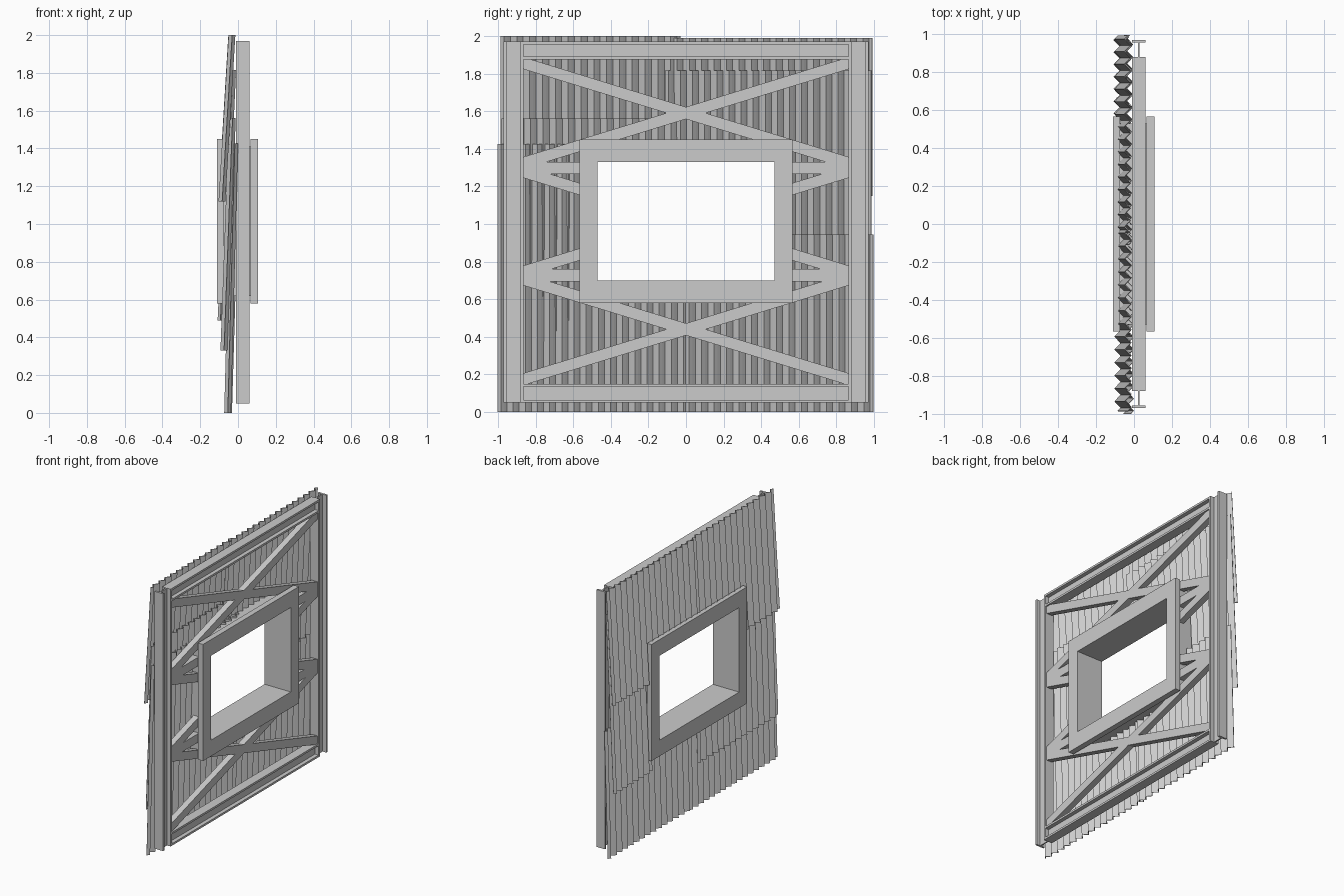
import bpy, bmesh, math
from mathutils import Vector

if "Cube" in bpy.data.objects:
    bpy.data.objects.remove(bpy.data.objects["Cube"])


def finish(name, bm):
    bmesh.ops.recalc_face_normals(bm, faces=bm.faces[:])
    me = bpy.data.meshes.new(name)
    bm.to_mesh(me)
    bm.free()
    ob = bpy.data.objects.new(name, me)
    bpy.context.collection.objects.link(ob)
    return ob


def prism(bm, pts, x0, x1):
    """Extrude a (y, z) outline along x."""
    f = bm.faces.new([bm.verts.new((x0, y, z)) for y, z in pts])
    r = bmesh.ops.extrude_face_region(bm, geom=[f])
    vs = [v for v in r["geom"] if isinstance(v, bmesh.types.BMVert)]
    bmesh.ops.translate(bm, verts=vs, vec=(x1 - x0, 0, 0))


def box(bm, x0, x1, y0, y1, z0, z1):
    prism(bm, [(y0, z0), (y1, z0), (y1, z1), (y0, z1)], x0, x1)


def ring(name, x0, x1, oy, oz0, oz1, iy, iz0, iz1):
    """Rectangular frame with a clean mitred loop."""
    bm = bmesh.new()
    loops = []
    for x, y, a, b in ((x0, oy, oz0, oz1), (x1, oy, oz0, oz1),
                       (x1, iy, iz0, iz1), (x0, iy, iz0, iz1)):
        loops.append([bm.verts.new((x, p, q)) for p, q in
                      ((-y, a), (y, a), (y, b), (-y, b))])
    for k in range(4):
        for i in range(4):
            j, m = (i + 1) % 4, (k + 1) % 4
            bm.faces.new((loops[k][i], loops[k][j], loops[m][j], loops[m][i]))
    return finish(name, bm)


# window: tube through the wall plus a trim on each side
HOLE = (0.53, 0.62, 1.41)
OPEN = (0.47, 0.70, 1.33)
ring("window_lining", -0.08, 0.07, *HOLE, *OPEN)
ring("window_trim_inside", 0.065, 0.107, 0.565, 0.58, 1.45, *OPEN)
ring("window_trim_outside", -0.11, -0.075, 0.565, 0.58, 1.45, *OPEN)

# H-section posts on both sides
X0, X1, YI, YO, T = -0.01, 0.06, 0.865, 0.97, 0.015
for side, label in ((1, "right"), (-1, "left")):
    bm = bmesh.new()
    for a, b, xa, xb in ((YI, YI + T, X0, X1), (YO - T, YO, X0, X1),
                         (YI + T, YO - T, 0.02, 0.03)):
        ya, yb = sorted((side * a, side * b))
        box(bm, xa, xb, ya, yb, 0.05, 1.97)
    finish("post_" + label, bm)

# H-section rails at top and bottom
for z0, z1, label in ((0.05, 0.15, "bottom"), (1.875, 1.97, "top")):
    bm = bmesh.new()
    box(bm, X0, X1, -YI, YI, z0, z0 + T)
    box(bm, X0, X1, -YI, YI, z1 - T, z1)
    box(bm, 0.02, 0.03, -YI, YI, z0 + T, z1 - T)
    finish("rail_" + label, bm)

# short horizontal rails beside the window
for z0, z1, label in ((0.695, 0.76, "lower"), (1.265, 1.33, "upper")):
    bm = bmesh.new()
    for s in (-1, 1):
        ya, yb = sorted((s * 0.53, s * YI))
        box(bm, 0.0, 0.05, ya, yb, z0, z1)
    finish("side_rail_" + label, bm)

# crossed braces, trimmed to each bay
def brace(bm, zc, slope, ya, yb, zlo, zhi):
    b2 = bmesh.new()
    prism(b2, [(y, zc + slope * y + h) for y, h in
               ((ya, -0.032), (yb, -0.032), (yb, 0.032), (ya, 0.032))], 0.005, 0.05)
    for z, n in ((zlo, -1), (zhi, 1)):
        r = bmesh.ops.bisect_plane(b2, geom=b2.verts[:] + b2.edges[:] + b2.faces[:],
                                   plane_co=(0, 0, z), plane_no=(0, 0, n), clear_outer=True)
        cut = [e for e in r["geom_cut"] if isinstance(e, bmesh.types.BMEdge)]
        if cut:
            bmesh.ops.holes_fill(b2, edges=cut)
    tmp = bpy.data.meshes.new("tmp")
    b2.to_mesh(tmp)
    b2.free()
    bm.from_mesh(tmp)
    bpy.data.meshes.remove(tmp)


S = 0.307
for zc, zlo, zhi, label, spans in (
        (1.59, 1.33, 1.875, "top", [(-YI, YI)]),
        (1.012, 0.76, 1.265, "middle", [(-YI, -0.53), (0.53, YI)]),
        (0.44, 0.15, 0.695, "bottom", [(-YI, YI)])):
    bm = bmesh.new()
    for ya, yb in spans:
        for s in (-S, S):
            brace(bm, zc, s, ya, yb, zlo, zhi)
    finish("cross_brace_" + label, bm)


# corrugated cladding sheets, leaning outwards and cut around the window
def sheet(name, y0, y1, z0, x0, z1, x1, hole_bottom=HOLE[1], pitch=0.066, amp=0.016):
    bm = bmesh.new()
    n = max(2, round((y1 - y0) / pitch) * 4)
    rows = []
    for z, x in ((z0, x0), (z1, x1)):
        rows.append([bm.verts.new((x + amp * math.sin(math.pi / 2 * i),
                                   y0 + (y1 - y0) * i / n, z)) for i in range(n + 1)])
    for i in range(n):
        bm.faces.new((rows[0][i], rows[0][i + 1], rows[1][i + 1], rows[1][i]))
    hy, ht = HOLE[0], HOLE[2]
    for co, no in (((0, -hy, 0), (0, 1, 0)), ((0, hy, 0), (0, 1, 0)),
                   ((0, 0, hole_bottom), (0, 0, 1)), ((0, 0, ht), (0, 0, 1))):
        bmesh.ops.bisect_plane(bm, geom=bm.verts[:] + bm.edges[:] + bm.faces[:],
                               plane_co=co, plane_no=no)
    inside = [f for f in bm.faces if abs(f.calc_center_median().y) < hy
              and hole_bottom < f.calc_center_median().z < ht]
    bmesh.ops.delete(bm, geom=inside, context="FACES")
    ob = finish(name, bm)
    mod = ob.modifiers.new("thickness", "SOLIDIFY")
    mod.thickness, mod.offset = 0.004, 0


sheet("sheet_lower_left", -1.0, 0.035, 0.0, -0.055, 1.425, -0.018)
sheet("sheet_lower_right", 0.0, 0.995, 0.0, -0.05, 0.945, -0.022)
sheet("sheet_middle_left", -0.98, -0.03, 0.33, -0.075, 1.56, -0.03)
sheet("sheet_middle_right", -0.11, 0.985, 0.49, -0.09, 1.815, -0.028, hole_bottom=0.4)
sheet("sheet_upper_left", -0.985, -0.03, 1.12, -0.085, 2.0, -0.032)
sheet("sheet_upper_right", -0.065, 0.99, 1.15, -0.085, 1.99, -0.034)
